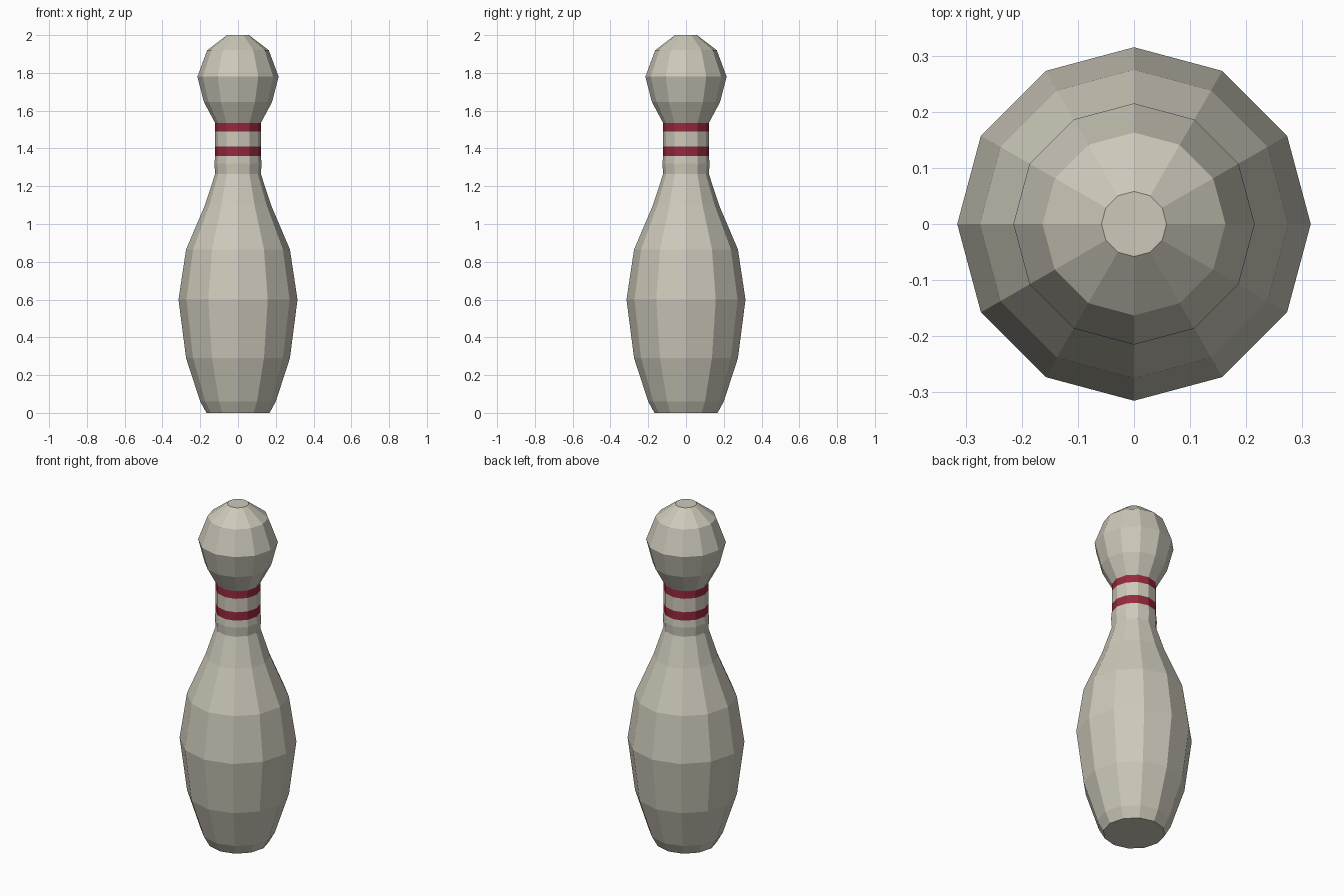
import bpy, bmesh, math

if "Cube" in bpy.data.objects:
    bpy.data.objects.remove(bpy.data.objects["Cube"])

SIDES = 12


def make_material(name, rgb):
    m = bpy.data.materials.new(name)
    m.diffuse_color = (*rgb, 1.0)
    m.use_nodes = True
    m.node_tree.nodes["Principled BSDF"].inputs["Base Color"].default_value = m.diffuse_color
    return m


ivory = make_material("warm ivory", (0.61, 0.58, 0.49))
red = make_material("dark red", (0.305, 0.021, 0.045))

# Pin outline from base to crown: (radius, height)
profile = [
    (0.167, 0.0), (0.20, 0.06), (0.275, 0.29), (0.315, 0.60), (0.275, 0.865),
    (0.175, 1.10), (0.121, 1.265), (0.125, 1.32), (0.121, 1.36), (0.121, 1.41),
    (0.121, 1.49), (0.121, 1.535), (0.18, 1.645), (0.215, 1.78),
    (0.163, 1.92), (0.058, 2.0),
]
stripes = [(1.36, 1.41), (1.49, 1.535)]

# Lathe the outline with flat caps
bm = bmesh.new()
rings = []
for r, z in profile:
    rings.append([bm.verts.new((r * math.cos(math.tau * i / SIDES),
                                r * math.sin(math.tau * i / SIDES), z))
                  for i in range(SIDES)])
for low, high in zip(rings, rings[1:]):
    for i in range(SIDES):
        j = (i + 1) % SIDES
        bm.faces.new((low[i], low[j], high[j], high[i]))
bm.faces.new(rings[0][::-1])
bm.faces.new(rings[-1])

# Neck stripes coloured by height
for f in bm.faces:
    z = f.calc_center_median().z
    f.material_index = int(any(a < z < b for a, b in stripes))

mesh = bpy.data.meshes.new("bowling_pin")
bm.to_mesh(mesh)
bm.free()
mesh.materials.append(ivory)
mesh.materials.append(red)
pin = bpy.data.objects.new("bowling_pin", mesh)
bpy.context.collection.objects.link(pin)
